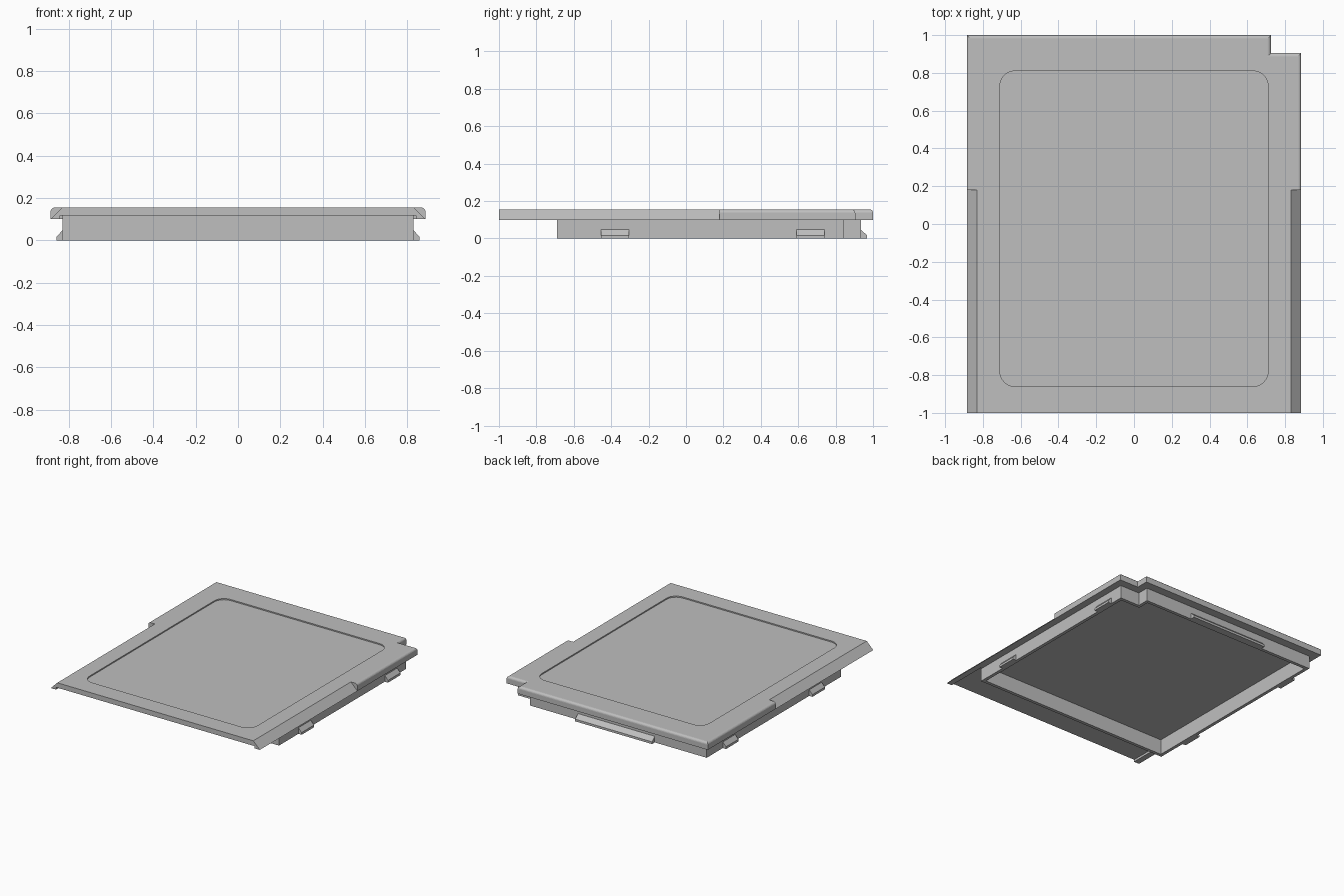
import bpy
import bmesh
from math import sin, cos, pi

if "Cube" in bpy.data.objects:
    bpy.data.objects.remove(bpy.data.objects["Cube"])

# Single plastic colour
grey = bpy.data.materials.new("plain_grey")
grey.use_nodes = True
GREY = (0.52, 0.52, 0.52, 1)
grey.diffuse_color = GREY
grey.node_tree.nodes["Principled BSDF"].inputs["Base Color"].default_value = GREY


def prism(name, points, axis, lo, hi, fillet=None):
    """Extrude a 2D outline along an axis; fillet is a rule for edges to round."""
    place = {"x": lambda a, b, c: (c, a, b),
             "y": lambda a, b, c: (a, c, b),
             "z": lambda a, b, c: (a, b, c)}[axis]
    bm = bmesh.new()
    face = bm.faces.new([bm.verts.new(place(a, b, lo)) for a, b in points])
    moved = bmesh.ops.extrude_face_region(bm, geom=[face], use_keep_orig=True)["geom"]
    offset = place(0, 0, hi - lo)
    bmesh.ops.translate(bm, vec=offset,
                        verts=[g for g in moved if isinstance(g, bmesh.types.BMVert)])
    bmesh.ops.recalc_face_normals(bm, faces=bm.faces)
    if fillet:
        bmesh.ops.bevel(bm, geom=[e for e in bm.edges if fillet(e)], offset=0.018,
                        segments=5, profile=0.5, affect="EDGES")
    mesh = bpy.data.meshes.new(name)
    bm.to_mesh(mesh)
    bm.free()
    mesh.materials.append(grey)
    obj = bpy.data.objects.new(name, mesh)
    bpy.context.collection.objects.link(obj)
    return obj


def combine(target, tool, operation):
    """Apply a boolean and discard the tool object."""
    tool.hide_render = True
    mod = target.modifiers.new("boolean", "BOOLEAN")
    mod.operation = operation
    mod.solver = "EXACT"
    mod.object = tool
    bpy.context.view_layer.objects.active = target
    bpy.ops.object.modifier_apply(modifier=mod.name)
    bpy.data.objects.remove(tool)


def box(x, y0, y1):
    return [(-x, y0), (x, y0), (x, y1), (-x, y1)]


def notched(x, y0, y1, nx, ny):
    """Rectangle with one stepped corner at +x +y."""
    return [(-x, y0), (x, y0), (x, ny), (nx, ny), (nx, y1), (-x, y1)]


def rounded(x, y0, y1, r, steps=8):
    corners = [(x - r, y1 - r), (r - x, y1 - r), (r - x, y0 + r), (x - r, y0 + r)]
    return [(cx + r * cos((k + i / steps) * pi / 2), cy + r * sin((k + i / steps) * pi / 2))
            for k, (cx, cy) in enumerate(corners) for i in range(steps + 1)]


TOP, UNDER, CEILING = 0.155, 0.10, 0.117
W, WALL = 0.885, 0.83


def rear_top_edge(edge):
    a, b = (v.co for v in edge.verts)
    return min(a.z, b.z) > TOP - 0.01 and max(a.y, b.y) > -0.9


# Cover plate with softened top edges
cover = prism("cover_plate", notched(W, -1, 1, 0.725, 0.905), "z", UNDER, TOP, rear_top_edge)

# Sloped flanks along the front part of both sides
for s in (-1, 1):
    slope = [(s * WALL, TOP), (s * W, UNDER), (s * 1.0, UNDER - 0.015),
             (s * 1.0, 0.3), (s * WALL, 0.3)]
    combine(cover, prism("flank_cutter", slope, "y", -1.1, 0.18), "DIFFERENCE")

# Relief beneath the front overhang, leaving a lip on each side
combine(cover, prism("front_relief", box(0.84, -1.1, -0.68), "z", 0.05, CEILING), "DIFFERENCE")

# Skirt under the cover, then its hollow interior
combine(cover, prism("skirt", notched(WALL, -0.69, 0.935, 0.665, 0.845), "z", 0, 0.13), "UNION")
T = 0.025
hollow = notched(WALL - T, -0.69 + T, 0.935 - T, 0.665 - T, 0.845 - T)
combine(cover, prism("hollow", hollow, "z", -0.1, CEILING), "DIFFERENCE")

# Shallow rounded panel on top
combine(cover, prism("panel_cutter", rounded(0.71, -0.86, 0.81, 0.08), "z", TOP - 0.009, 0.3),
        "DIFFERENCE")


def clip_profile(wall, reach, side=1):
    return [(side * a, b) for a, b in ((wall - 0.01, 0), (wall + reach, 0),
                                       (wall + reach, 0.017), (wall, 0.047),
                                       (wall - 0.01, 0.047))]


# Snap clips on the sides and back
for side, label in ((1, "left"), (-1, "right")):
    for y, spot in ((-0.455, "front"), (0.59, "rear")):
        prism(f"{label}_{spot}_clip", clip_profile(WALL, 0.027, side), "y", y, y + 0.15)
prism("back_clip", clip_profile(0.935, 0.033), "x", -0.39, 0.26)
